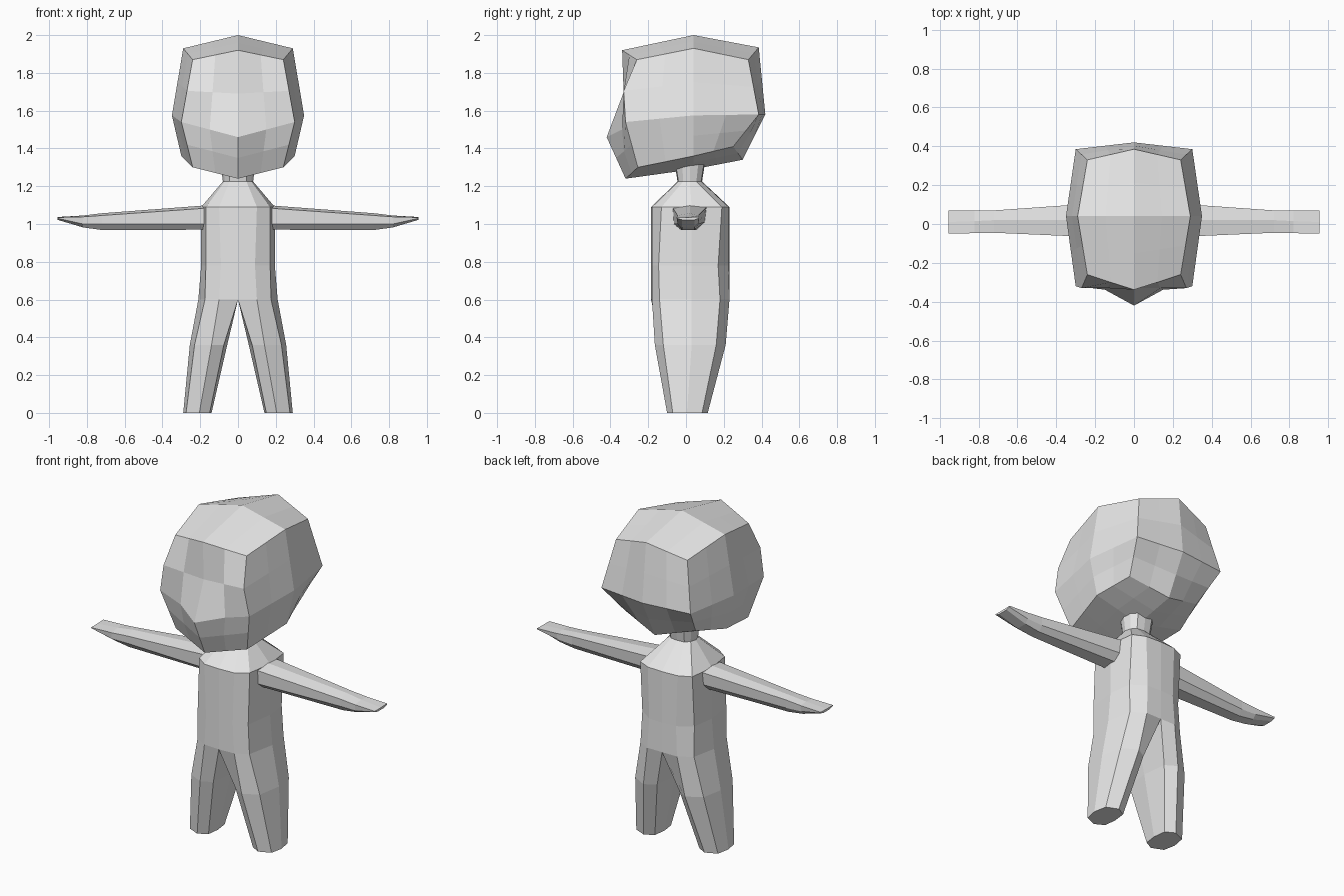
import bpy, bmesh
from mathutils import Vector

if "Cube" in bpy.data.objects:
    bpy.data.objects.remove(bpy.data.objects["Cube"])

grey = bpy.data.materials.new("plain_grey")
grey.diffuse_color = (0.8, 0.8, 0.8, 1)
grey.use_nodes = True
grey.node_tree.nodes["Principled BSDF"].inputs["Base Color"].default_value = grey.diffuse_color


def finish(name, bm):
    """Weld, orient and store a mesh part with flat faces."""
    bmesh.ops.remove_doubles(bm, verts=bm.verts, dist=0.0005)
    bmesh.ops.recalc_face_normals(bm, faces=bm.faces)
    me = bpy.data.meshes.new(name)
    bm.to_mesh(me)
    bm.free()
    me.materials.append(grey)
    ob = bpy.data.objects.new(name, me)
    bpy.context.collection.objects.link(ob)
    return ob


def loft(bm, rings, closed=True, cap_start=False, cap_end=False, side=1):
    """Skin quads between point rings; side=-1 mirrors across x."""
    rows = [[bm.verts.new((side * p[0], p[1], p[2])) for p in r] for r in rings]
    n = len(rows[0])
    for a, b in zip(rows, rows[1:]):
        for i in range(n if closed else n - 1):
            j = (i + 1) % n
            bm.faces.new((a[i], a[j], b[j], b[i]))
    if cap_start:
        bm.faces.new(rows[0])
    if cap_end:
        bm.faces.new(rows[-1])


def level(z, pts):
    return [(x, y, z) for x, y in pts]


# Body: half rings run front centre -> side -> back centre
hips = level(0.6, [(0, -.185), (.10, -.18), (.175, -.14), (.21, .03),
                   (.18, .18), (.10, .23), (0, .23)])
waist = level(0.78, [(0, -.185), (.09, -.18), (.17, -.145), (.195, .03),
                     (.175, .17), (.09, .225), (0, .23)])
chest = level(1.09, [(0, -.185), (.10, -.18), (.17, -.13), (.195, .03),
                     (.175, .19), (.10, .225), (0, .23)])
collar = level(1.225, [(0, -.045), (.045, -.04), (.07, -.015), (.08, .02),
                       (.07, .055), (.045, .08), (0, .085)])
neck_top = level(1.32, [(0, -.06), (.05, -.055), (.08, -.02), (.092, .02),
                        (.08, .065), (.05, .095), (0, .10)])
# Leg rings add one inner point to the half ring
knee = level(0.36, [(.075, -.13), (.14, -.165), (.23, -.12), (.255, .03),
                    (.23, .16), (.14, .21), (.075, .17), (.057, .02)])
foot = level(0.0, [(.15, -.07), (.205, -.10), (.275, -.07), (.29, .005),
                   (.275, .085), (.205, .115), (.15, .085), (.14, .005)])

bm = bmesh.new()
for s in (1, -1):
    loft(bm, [foot, knee, hips + [(0, .02, .6)]], cap_start=True, side=s)
    loft(bm, [hips, waist, chest, collar], closed=False, side=s)
finish("body", bm)

bm = bmesh.new()
for s in (1, -1):
    loft(bm, [collar, neck_top], closed=False, side=s)
finish("neck", bm)


# Arms: seven-sided sections tapering to a flat tip
def arm_ring(x, pts):
    return [(x, y, z) for y, z in pts]


arm = [
    arm_ring(.15, [(.02, 1.10), (.11, 1.09), (.10, 1.01), (.06, .97),
                   (-.03, .97), (-.065, 1.0), (-.07, 1.085)]),
    arm_ring(.72, [(.02, 1.057), (.07, 1.05), (.068, 1.0), (.045, .968),
                   (-.02, .968), (-.043, 1.0), (-.045, 1.045)]),
    arm_ring(.82, [(.015, 1.045), (.07, 1.042), (.066, 1.005), (.045, .982),
                   (-.02, .982), (-.044, 1.0), (-.047, 1.038)]),
    arm_ring(.955, [(.01, 1.035), (.07, 1.037), (.068, 1.03), (.045, 1.022),
                    (-.02, 1.022), (-.048, 1.03), (-.05, 1.035)]),
]
for s, name in ((1, "left_arm"), (-1, "right_arm")):
    bm = bmesh.new()
    loft(bm, arm, cap_start=True, cap_end=True, side=s)
    finish(name, bm)

# Head: rounded block from a 3x3x3 control cage, keyed (side, depth, height)
cage = {
    (1, -1, 1): (.24, -.26, 1.87), (1, 0, 1): (.29, .04, 1.93), (1, 1, 1): (.24, .33, 1.87),
    (0, -1, 1): (0, -.34, 1.92), (0, 0, 1): (0, .04, 2.0), (0, 1, 1): (0, .385, 1.935),
    (1, -1, 0): (.30, -.32, 1.54), (1, 0, 0): (.35, .04, 1.575), (1, 1, 0): (.30, .385, 1.58),
    (0, -1, 0): (0, -.42, 1.46), (0, 1, 0): (0, .42, 1.58),
    (1, -1, -1): (.24, -.255, 1.30), (1, 0, -1): (.30, .04, 1.36), (1, 1, -1): (.24, .25, 1.41),
    (0, -1, -1): (0, -.32, 1.24), (0, 0, -1): (0, .04, 1.29), (0, 1, -1): (0, .30, 1.34),
}


def cage_point(c):
    """Blend the nearest cage points at lattice coordinate c."""
    spans = []
    for v in c:
        lo = int(v // 1)
        f = v - lo
        spans.append([(lo, 1 - f)] + ([(lo + 1, f)] if f else []))
    p = Vector((0, 0, 0))
    for i, wi in spans[0]:
        for j, wj in spans[1]:
            for k, wk in spans[2]:
                x, y, z = cage[abs(i), j, k]
                p += wi * wj * wk * Vector((x if i >= 0 else -x, y, z))
    if c[1] == -1:
        # brow row sits flat, muzzle point stands out alone
        if c[2] == 0.5:
            p.y = -.33
        elif not (c[0] == 0 and c[2] <= 0):
            p.y = max(p.y, -.338)
    return p


bm = bmesh.new()
steps = (-1, -.5, 0, .5)
for axis in range(3):
    for sgn in (-1, 1):
        for u in steps:
            for v in steps:
                if v == 1 or u == 1:
                    continue
                quad = []
                for a, b in ((u, v), (u + .5, v), (u + .5, v + .5), (u, v + .5)):
                    c = [a, b]
                    c.insert(axis, sgn)
                    quad.append(bm.verts.new(cage_point(c)))
                bm.faces.new(quad)
finish("head", bm)
